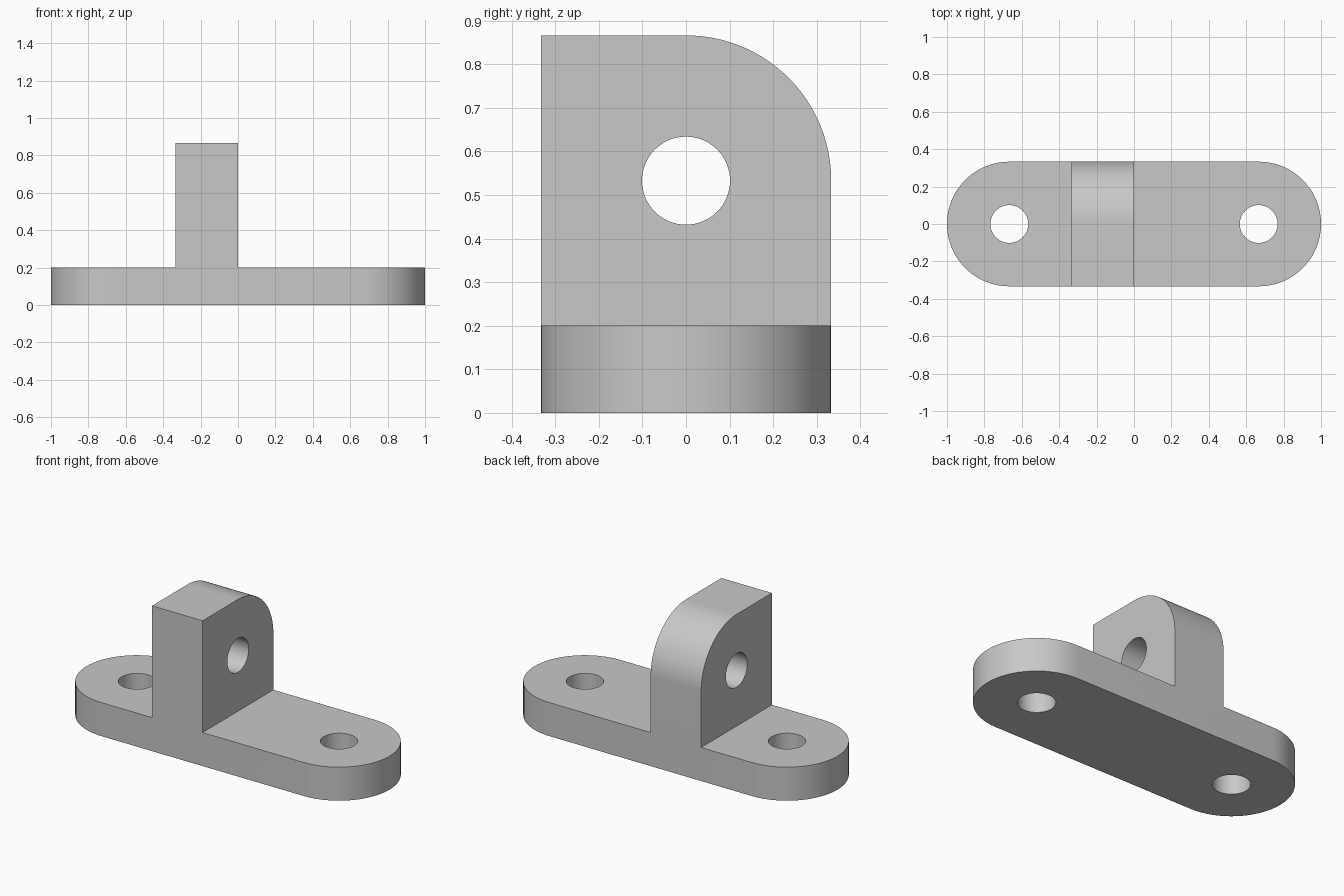
import bpy, bmesh
from math import sin, cos, pi, radians
from mathutils import Matrix, Vector

cube = bpy.data.objects.get("Cube")
if cube:
    bpy.data.objects.remove(cube, do_unlink=True)

R = 1 / 3            # rounding radius and half width
PLATE = 0.2          # plate thickness
HOLE = 0.101         # hole radius
EYE_Z = 0.533        # height of the cross hole

grey = bpy.data.materials.new("light grey")
grey.use_nodes = True
colour = (0.58, 0.58, 0.58, 1)
grey.diffuse_color = colour
grey.node_tree.nodes["Principled BSDF"].inputs["Base Color"].default_value = colour


def arc(cx, cy, r, start, end, n=32):
    return [(cx + r * cos(start + (end - start) * i / n),
             cy + r * sin(start + (end - start) * i / n)) for i in range(n + 1)]


def prism(name, outline, depth, matrix=Matrix()):
    """Extrude a flat outline along its local z."""
    bm = bmesh.new()
    face = bm.faces.new([bm.verts.new((x, y, 0)) for x, y in outline])
    grown = bmesh.ops.extrude_face_region(bm, geom=[face])["geom"]
    top = [v for v in grown if isinstance(v, bmesh.types.BMVert)]
    bmesh.ops.translate(bm, verts=top, vec=(0, 0, depth))
    bmesh.ops.recalc_face_normals(bm, faces=bm.faces)
    bm.transform(matrix)
    mesh = bpy.data.meshes.new(name)
    bm.to_mesh(mesh)
    bm.free()
    mesh.materials.append(grey)
    obj = bpy.data.objects.new(name, mesh)
    bpy.context.collection.objects.link(obj)
    return obj


def combine(target, tool, operation):
    """Apply a boolean and discard the tool."""
    mod = target.modifiers.new(operation.lower(), "BOOLEAN")
    mod.object, mod.operation, mod.solver = tool, operation, "EXACT"
    bpy.context.view_layer.objects.active = target
    bpy.ops.object.modifier_apply(modifier=mod.name)
    bpy.data.objects.remove(tool, do_unlink=True)


# Base plate with round ends
bracket = prism("bracket", arc(2 * R, 0, R, -pi / 2, pi / 2)
                + arc(-2 * R, 0, R, pi / 2, 3 * pi / 2), PLATE)

# Upright lug, its upper back corner rounded; local x, y, z become y, z, x
sideways = Matrix(((0, 0, 1, -R), (1, 0, 0, 0), (0, 1, 0, 0), (0, 0, 0, 1)))
lug = prism("upright_lug", [(-R, PLATE), (R, PLATE)]
            + arc(0, EYE_Z, R, 0, pi / 2) + [(-R, EYE_Z + R)], R, sideways)
combine(bracket, lug, "UNION")

# Two mounting holes and the cross hole
for x in (-2 * R, 2 * R):
    drill = prism("mounting_hole_cutter", arc(x, 0, HOLE, 0, 2 * pi, 64)[:-1],
                  2 * PLATE, Matrix.Translation(Vector((0, 0, -PLATE / 2))))
    combine(bracket, drill, "DIFFERENCE")
drill = prism("cross_hole_cutter", arc(0, EYE_Z, HOLE, 0, 2 * pi, 64)[:-1], 2 * R,
              Matrix.Translation(Vector((-R / 2, 0, 0))) @ sideways)
combine(bracket, drill, "DIFFERENCE")

# Smooth curved walls, crisp edges
bpy.ops.object.select_all(action="DESELECT")
bracket.select_set(True)
bpy.context.view_layer.objects.active = bracket
bpy.ops.object.shade_smooth_by_angle(angle=radians(30))
